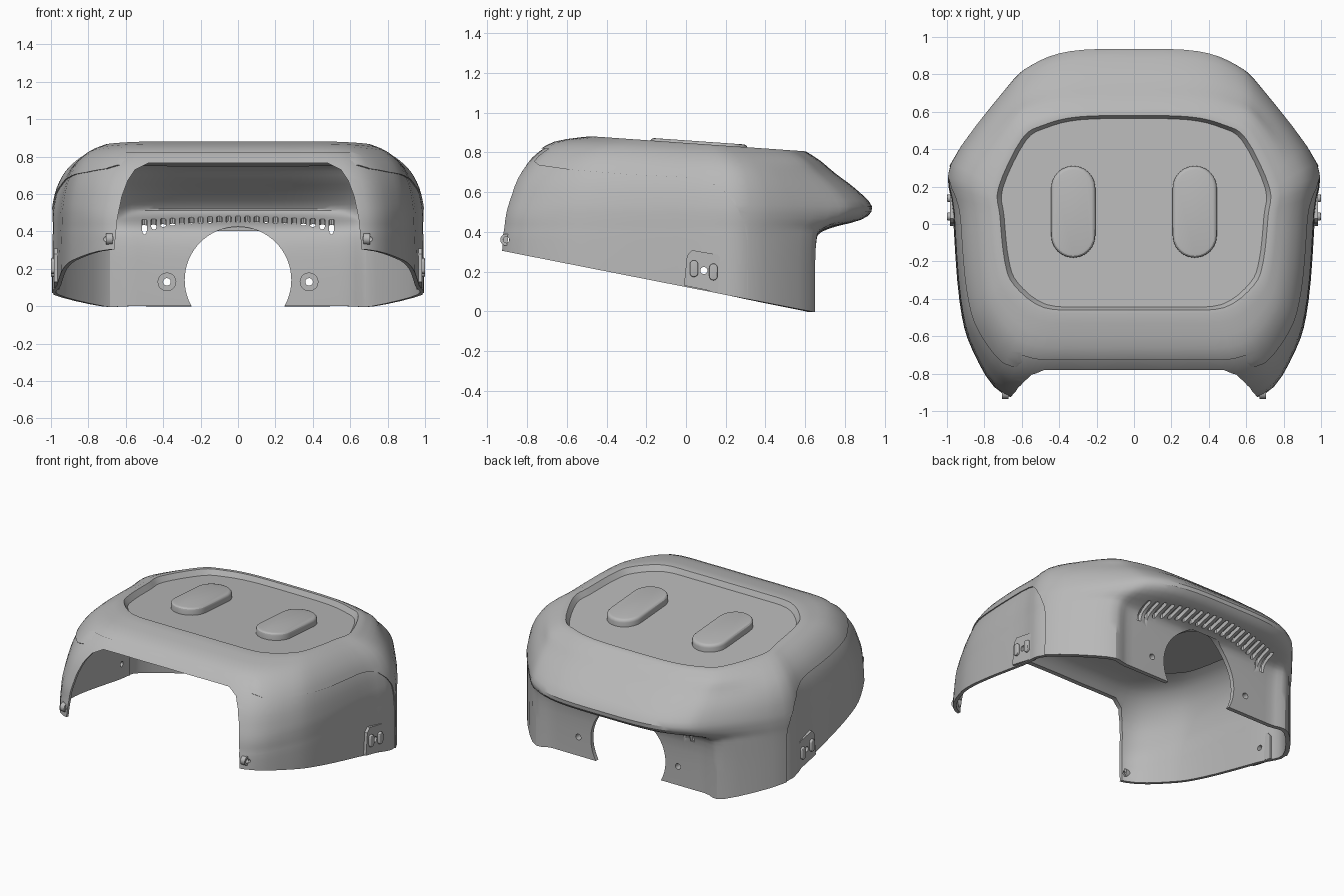
import bpy
import bmesh
from math import cos, sin, pi
from mathutils import Vector

default_cube = bpy.data.objects.get("Cube")
if default_cube:
    bpy.data.objects.remove(default_cube)

grey = bpy.data.materials.new("plain_grey")
grey.use_nodes = True
grey.diffuse_color = (0.48, 0.48, 0.48, 1)
grey.node_tree.nodes["Principled BSDF"].inputs["Base Color"].default_value = grey.diffuse_color

SLOPE = 0.07        # forward rise of the roof plane
HINGE = 0.58        # depth at which the roof plane is level with the table heights


def roof(y):
    return 0.80 + SLOPE * (HINGE - y)


def add_object(name, bm):
    mesh = bpy.data.meshes.new(name)
    bm.to_mesh(mesh)
    bm.free()
    mesh.materials.append(grey)
    obj = bpy.data.objects.new(name, mesh)
    bpy.context.collection.objects.link(obj)
    return obj


def activate(obj):
    bpy.ops.object.select_all(action="DESELECT")
    obj.select_set(True)
    bpy.context.view_layer.objects.active = obj


def smooth(obj):
    activate(obj)
    bpy.ops.object.shade_smooth_by_angle(angle=pi / 6)


def apply_modifier(obj, kind, **settings):
    activate(obj)
    modifier = obj.modifiers.new(kind.lower(), kind)
    for key, value in settings.items():
        setattr(modifier, key, value)
    bpy.ops.object.modifier_apply(modifier=modifier.name)


def cut(obj, tool):
    apply_modifier(obj, "BOOLEAN", object=tool, operation="DIFFERENCE", solver="EXACT")


# Prisms: an outline (u, v) swept from lo to hi through a placement function
def along_y(u, v, t):
    return (u, t, v)


def on_roof(u, v, t):
    return (u, v, roof(v) + t)


def upright(u, v, t):
    return (u, v, t)


def outward(side):
    return lambda u, v, t: (side * t, u, v)


def add_prism(bm, outline, place, lo, hi, bevel=0):
    bottom = [bm.verts.new(place(u, v, lo)) for u, v in outline]
    top = [bm.verts.new(place(u, v, hi)) for u, v in outline]
    faces = [bm.faces.new(bottom), bm.faces.new(top)]
    for i in range(len(outline)):
        j = (i + 1) % len(outline)
        faces.append(bm.faces.new((bottom[i], bottom[j], top[j], top[i])))
    bmesh.ops.recalc_face_normals(bm, faces=faces)
    if bevel:
        bmesh.ops.bevel(bm, geom=list(faces[1].edges), offset=bevel,
                        segments=3, profile=0.5, affect="EDGES")


def prism(name, outline, place, lo, hi, bevel=0):
    bm = bmesh.new()
    add_prism(bm, outline, place, lo, hi, bevel)
    return add_object(name, bm)


def pill(u, v, radius, straight=0.0, steps=12):
    points = []
    for side in (0, 1):
        for i in range(steps + 1 if straight else steps):
            a = pi * (side + i / steps)
            shift = straight / 2 * (1 - 2 * side)
            points.append((u + radius * cos(a), v + shift + radius * sin(a)))
    return points


# Short tube with one inner and one outer wall
def tube(name, u, v, outer, inner, place, lo, hi):
    bm = bmesh.new()
    loops = [[bm.verts.new(place(a, b, t)) for a, b in pill(u, v, radius)]
             for radius, t in ((outer, lo), (outer, hi), (inner, hi), (inner, lo))]
    for k in range(4):
        near, far = loops[k - 1], loops[k]
        for i in range(len(near)):
            bm.faces.new((near[i - 1], near[i], far[i], far[i - 1]))
    bmesh.ops.recalc_face_normals(bm, faces=bm.faces)
    smooth(add_object(name, bm))


# Body sections: height, roof tilt, back y, back corner x and y, side x and y, front y, front x
SECTIONS = [
    (-.15, 0, .62, .73, .62, .98, .31, -.95, .69),
    (.18, 0, .625, .73, .62, .978, .31, -.95, .69),
    (.36, 0, .645, .73, .625, .975, .31, -.94, .69),
    (.42, 0, .71, .72, .64, .973, .315, -.93, .69),
    (.47, .1, .88, .69, .70, .972, .32, -.92, .69),
    (.53, .2, .93, .68, .715, .967, .32, -.90, .68),
    (.62, .5, .85, .68, .66, .945, .31, -.85, .66),
    (.70, .8, .745, .67, .59, .90, .29, -.77, .62),
    (.76, 1, .67, .66, .54, .83, .25, -.66, .57),
    (.80, 1, .60, .62, .47, .75, .2, -.48, .5),
]


def section_ring(z, tilt, back, corner_x, corner_y, side_x, side_y, front, front_x):
    drop = back - corner_y
    half = [(corner_x * .5, back - drop * .06), (corner_x * .8, back - drop * .4),
            (corner_x, corner_y), (side_x, side_y), (side_x * .99, side_y * .2),
            (side_x * .955, front * .43), (side_x * .885, front * .71),
            (front_x, front * .97), (front_x * .5, front)]
    outline = [(0, back)] + half + [(0, front)] + [(-x, y) for x, y in reversed(half)]
    return [Vector((x, y, z + tilt * SLOPE * (HINGE - y))) for x, y in outline]


def spline(points, steps, closed):
    count = len(points)

    def at(i):
        return points[i % count] if closed else points[max(0, min(count - 1, i))]

    result = []
    for i in range(count if closed else count - 1):
        a, b, c, d = at(i - 1), at(i), at(i + 1), at(i + 2)
        for k in range(steps):
            t = k / steps
            result.append(b + (c - a) * t / 2 + (a * 2 - b * 5 + c * 4 - d) * t * t / 2
                          + (b * 3 - a - c * 3 + d) * t ** 3 / 2)
    return result if closed else result + [points[-1]]


def body_surface(name):
    rings = [spline(section_ring(*s), 4, True) for s in SECTIONS]
    columns = [spline(list(column), 3, False) for column in zip(*rings)]
    rows = [list(row) for row in zip(*columns)]
    # Sunken roof tray
    rim = rows[-1]
    for scale, depth in ((.97, 0), (.94, .035)):
        tray = [(p.x * scale, .06 + (p.y - .06) * scale) for p in rim]
        rows.append([Vector((x, y, roof(y) - depth)) for x, y in tray])
    bm = bmesh.new()
    grid = [[bm.verts.new(p) for p in row] for row in rows]
    for low, high in zip(grid, grid[1:]):
        for i in range(len(low)):
            bm.faces.new((low[i - 1], low[i], high[i], high[i - 1]))
    floor = bm.faces.new(grid[-1])
    bmesh.ops.recalc_face_normals(bm, faces=bm.faces)
    floor.normal_update()
    if floor.normal.z < 0:
        bmesh.ops.reverse_faces(bm, faces=bm.faces)
    # Sloping lower edge
    bmesh.ops.bisect_plane(bm, geom=bm.verts[:] + bm.edges[:] + bm.faces[:],
                           plane_co=(0, .62, 0), plane_no=(0, .197, 1), clear_inner=True)
    return add_object(name, bm)


# One cutter holds every opening: front arch, back notch, vents, screw and side holes
arch_half = [(.66, -.5), (.66, .32), (.645, .47), (.62, .59), (.59, .67), (.55, .73), (.48, .765)]
arch = arch_half + [(-x, z) for x, z in reversed(arch_half)]
bm = bmesh.new()
add_prism(bm, arch, along_y, -1.5, -.45)
add_prism(bm, pill(0, .14, .285, steps=32), along_y, .45, .69)
for side in (-1, 1):
    add_prism(bm, pill(side * .38, .13, .02), along_y, .5, .75)
    add_prism(bm, pill(.09, .205, .018), outward(side), .9, 1.1)
    add_prism(bm, pill(-.905, .36, .016), outward(side), .665, 1.1)
for i in range(-10, 11):
    x = i * .05
    add_prism(bm, pill(x, .79 - .4 * x * x, .014, .10, 4), upright, .34, .54)
openings = add_object("openings_cutter", bm)

# The cover stops at the curved upper edge of the side panels
panel = [(-1.3, -.5), (.30, -.5), (.31, .35), (.295, .43), (.265, .51), (.22, .575),
         (.16, .63), (.09, .66), (0, .675), (-.3, .69), (-.6, .715), (-.74, .735),
         (-.765, .755), (-.74, .785), (-.69, .82), (-1.3, .82)]
panel_cutter = prism("side_panel_cutter", panel, outward(1), -1.5, 1.5)

shell = body_surface("shell")
apply_modifier(shell, "SOLIDIFY", thickness=.022, offset=-1)
cut(shell, openings)
smooth(shell)

cover = body_surface("upper_cover")
apply_modifier(cover, "SOLIDIFY", thickness=.014, offset=0)
cut(cover, panel_cutter)
cut(cover, openings)
smooth(cover)
for tool in (openings, panel_cutter):
    bpy.data.objects.remove(tool)

# Paired details
plate = [(-.01, .13), (.005, .28), (.03, .308), (.16, .285), (.185, .255), (.185, .09)]
for side, label in ((1, "left"), (-1, "right")):
    facing = outward(side)
    smooth(prism(label + "_roof_pad", pill(side * .325, .065, .118, .255), on_roof, -.04, .02, .02))
    mount = prism(label + "_side_plate", plate, facing, .955, .984)
    hole = prism("plate_cutter", pill(.09, .205, .018), facing, .9, 1.1)
    cut(mount, hole)
    bpy.data.objects.remove(hole)
    for spot, y, z in (("front", .04, .215), ("back", .138, .198)):
        smooth(prism(f"{label}_{spot}_lug", pill(y, z, .021, .042), facing, .97, 1.0, .006))
    tube(label + "_tip_boss", -.905, .36, .03, .015, facing, .672, .705)
    tube(label + "_screw_boss", side * .38, .13, .05, .02, along_y, .585, .605)
